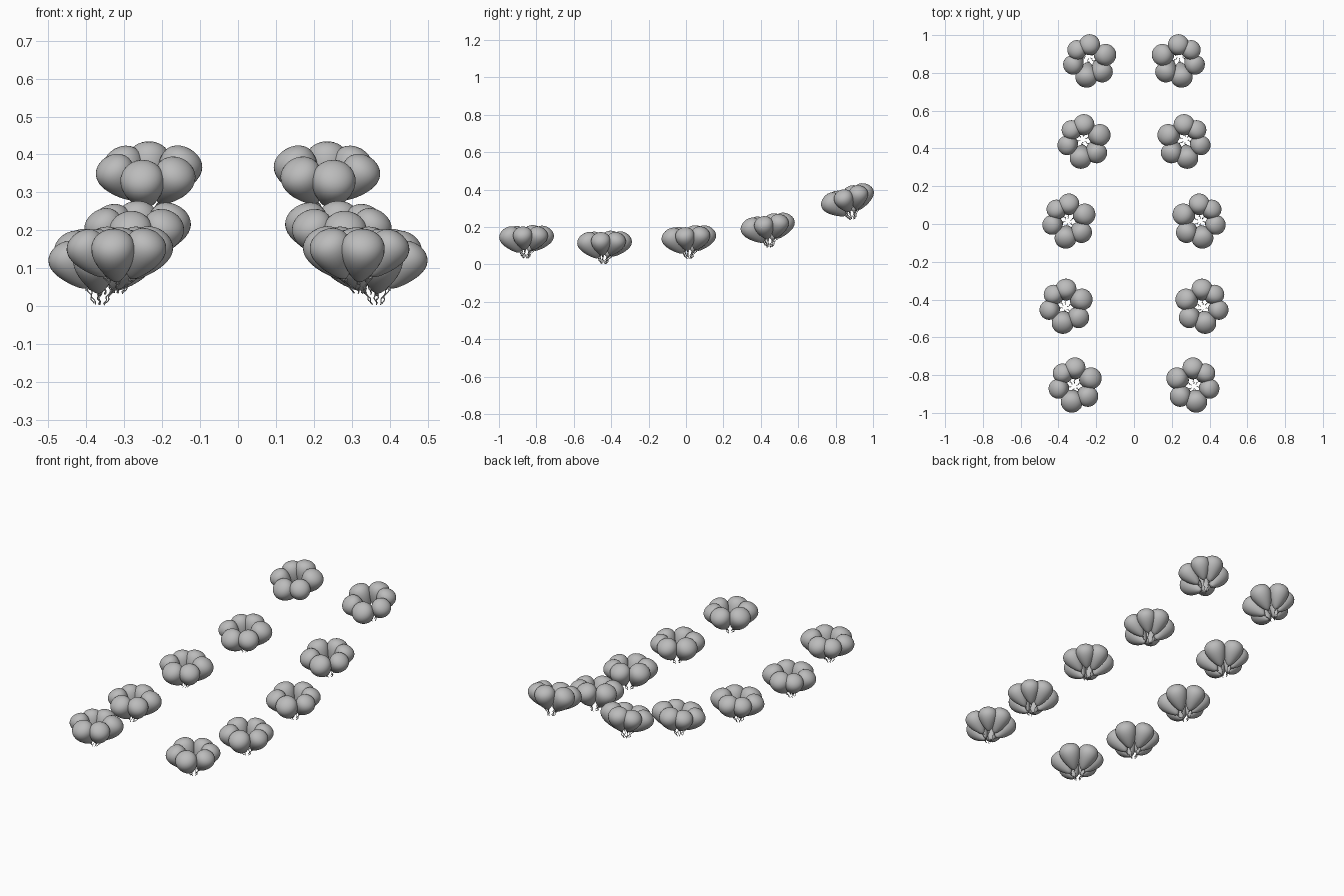
import bpy, bmesh, math, random
from mathutils import Vector, Matrix

if "Cube" in bpy.data.objects:
    bpy.data.objects.remove(bpy.data.objects["Cube"])

random.seed(4)

grey = bpy.data.materials.new("balloon_grey")
grey.diffuse_color = (0.5, 0.5, 0.5, 1)
grey.use_nodes = True
grey.node_tree.nodes["Principled BSDF"].inputs["Base Color"].default_value = grey.diffuse_color

# one bunch: direction angle in degrees, size factor, height offset
BALLOONS = [(90, 1.0, 0.002), (137, 0.93, 0.001), (23, 1.04, 0.003),
            (193, 0.94, 0.0), (318, 1.0, 0.0), (259, 1.05, -0.004)]
LENGTH, RADIUS, LEAN = 0.145, 0.055, math.radians(33)
RING, HEIGHT = 0.093, 0.127
SHIFT = Vector((0.008, 0.01, 0))

# bunch positions on one side: knot x, y, z and backward tilt in degrees
BUNCHES = [(-0.320, -0.862, 0.030, 0), (-0.368, -0.445, 0.0, 0),
           (-0.353, 0.012, 0.027, 3), (-0.273, 0.444, 0.088, 8),
           (-0.243, 0.887, 0.236, 16)]


def teardrop(bm, tip, axis, length, radius, seg=28, rings=18):
    """Balloon skin revolved about its axis, with a flared neck at the tip."""
    rot = axis.to_track_quat('Z', 'Y').to_matrix()
    profile = [(-0.006, 0.0055), (0.0, 0.002)]
    for i in range(1, rings):
        a = math.pi * i / rings
        r = radius * math.sin(a) * (1 - 0.45 * math.cos(a)) / 1.08
        profile.append((length * (1 - math.cos(a)) / 2, r))
    loops = []
    for z, r in profile:
        loops.append([bm.verts.new(tip + rot @ Vector((
            r * math.cos(2 * math.pi * k / seg),
            r * math.sin(2 * math.pi * k / seg), z))) for k in range(seg)])
    for low, high in zip(loops, loops[1:]):
        for k in range(seg):
            n = (k + 1) % seg
            bm.faces.new((low[k], low[n], high[n], high[k]))
    top = bm.verts.new(tip + axis * length)
    for k in range(seg):
        bm.faces.new((loops[-1][k], loops[-1][(k + 1) % seg], top))
    bm.faces.new(loops[0][::-1])


def balloon_frames(side):
    """Tip, axis and size of each balloon in a bunch."""
    for angle, size, dz in BALLOONS:
        a = math.radians(angle)
        out = Vector((math.cos(a), math.sin(a), 0))
        axis = out * math.sin(LEAN) + Vector((0, 0, math.cos(LEAN)))
        centre = out * RING + SHIFT + Vector((0, 0, HEIGHT + dz))
        tip = centre - axis * LENGTH * 0.69 * size
        flip = Vector((side, 1, 1))
        yield tip * flip, axis * flip, size


def balloon_mesh(side):
    bm = bmesh.new()
    for tip, axis, size in balloon_frames(side):
        teardrop(bm, tip, axis, LENGTH * size, RADIUS * size)
    bmesh.ops.recalc_face_normals(bm, faces=bm.faces)
    mesh = bpy.data.meshes.new("balloons")
    bm.to_mesh(mesh)
    bm.free()
    return mesh


def string_mesh(side):
    """Thin wavy strings gathered at the bottom of the bunch."""
    curve = bpy.data.curves.new("strings", 'CURVE')
    curve.dimensions = '3D'
    curve.bevel_depth = 0.0016
    curve.bevel_resolution = 1
    curve.use_fill_caps = True
    for tip, axis, size in balloon_frames(side):
        end = Vector((tip.x * 0.35, tip.y * 0.35, random.uniform(0.002, 0.008)))
        phase = random.uniform(0, 6.28)
        spline = curve.splines.new('POLY')
        spline.points.add(11)
        for i, p in enumerate(spline.points):
            t = i / 11
            wave = 0.004 * math.sin(math.pi * t)
            pos = tip.lerp(end, t ** 0.8) + Vector((
                wave * math.sin(8 * t + phase), wave * math.cos(8 * t + phase), 0))
            p.co = (*pos, 1)
    obj = bpy.data.objects.new("strings_source", curve)
    bpy.context.collection.objects.link(obj)
    bpy.context.view_layer.update()
    dg = bpy.context.evaluated_depsgraph_get()
    mesh = bpy.data.meshes.new_from_object(obj.evaluated_get(dg))
    bpy.data.objects.remove(obj)
    return mesh


# five bunches on each side, mirrored
for side, label in ((1, "left"), (-1, "right")):
    for part, mesh in (("balloons", balloon_mesh(side)), ("strings", string_mesh(side))):
        mesh.materials.clear()
        mesh.materials.append(grey)
        for poly in mesh.polygons:
            poly.use_smooth = True
            poly.material_index = 0
        for n, (x, y, z, tilt) in enumerate(BUNCHES, 1):
            obj = bpy.data.objects.new(f"{label}_{part}_{n}", mesh)
            bpy.context.collection.objects.link(obj)
            obj.matrix_world = (Matrix.Translation((x * side, y, z))
                                @ Matrix.Rotation(math.radians(tilt), 4, 'X'))
